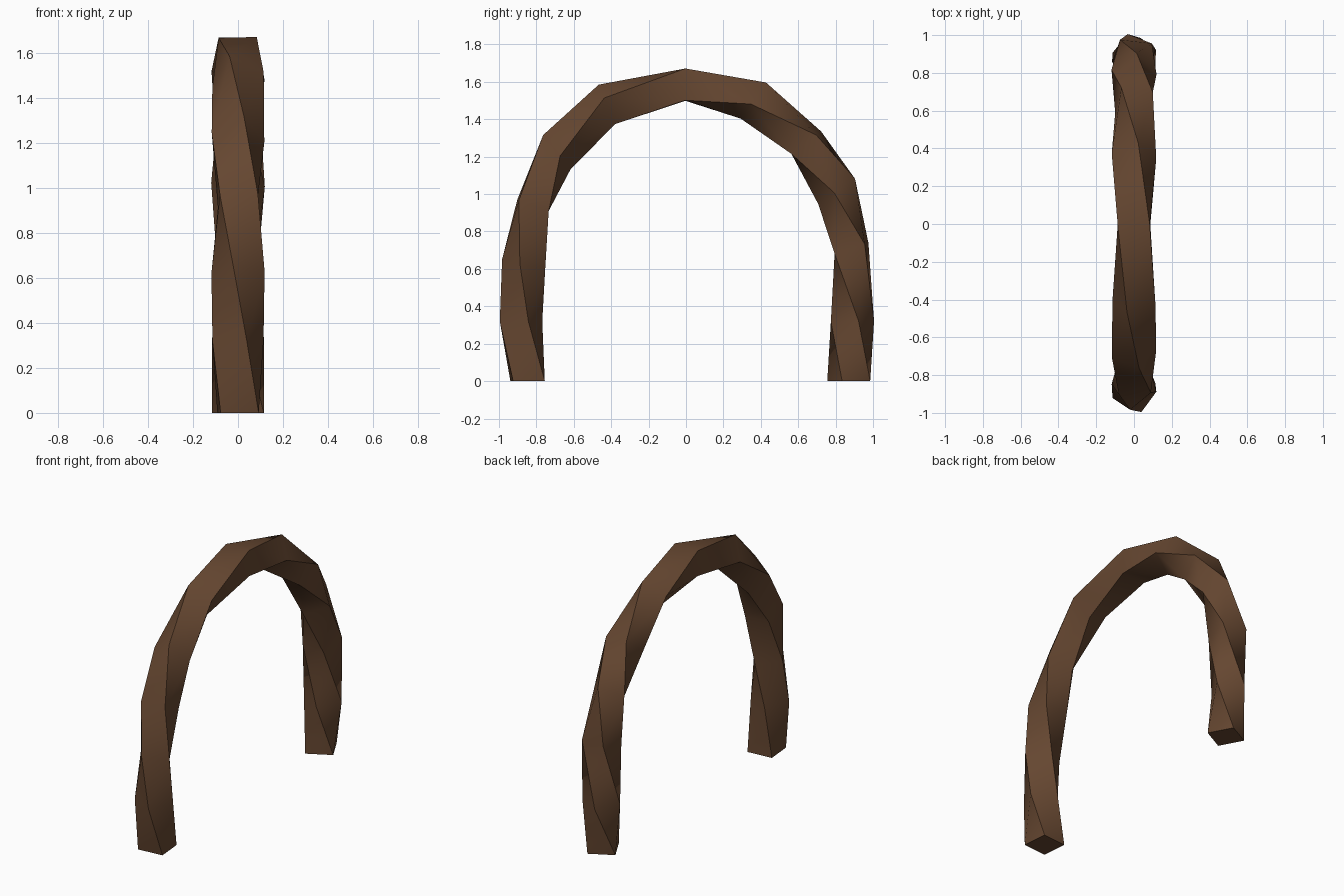
import bpy, bmesh, math

if "Cube" in bpy.data.objects:
    bpy.data.objects.remove(bpy.data.objects["Cube"])

# Path stations: centre y, centre z, outward angle in the yz plane, twist (degrees)
STATIONS = [
    (-0.847, 0.00, 180, -140), (-0.882, 0.32, 180, -109), (-0.868, 0.625, 167, -80),
    (-0.818, 0.94, 160, -48), (-0.69, 1.225, 129, -13), (-0.422, 1.48, 113, 18),
    (-0.003, 1.585, 90, 46), (0.36, 1.50, 55, 79), (0.643, 1.275, 37, 124),
    (0.805, 1.015, 34, 173), (0.885, 0.71, 17, 218), (0.89, 0.32, 0, 286),
    (0.87, 0.00, 0, 343)]
RADIUS = 0.12  # half diagonal of the square section

wood = bpy.data.materials.new("dark brown wood")
wood.diffuse_color = (0.13, 0.062, 0.03, 1)
wood.use_nodes = True
wood.node_tree.nodes["Principled BSDF"].inputs["Base Color"].default_value = wood.diffuse_color

# Twisted square bar swept along the arch
bm = bmesh.new()
rings = []
for cy, cz, lean, twist in STATIONS:
    a = math.radians(lean)
    ring = []
    for k in range(4):
        p = math.radians(twist + 90 * k)
        out = -RADIUS * math.cos(p)
        ring.append(bm.verts.new((RADIUS * math.sin(p),
                                  cy + out * math.cos(a),
                                  cz + out * math.sin(a))))
    rings.append(ring)
# Each twisted side is split along its outward-bulging diagonal
for r0, r1 in zip(rings, rings[1:]):
    for k in range(4):
        n = (k + 1) % 4
        bm.faces.new((r0[k], r0[n], r1[k]))
        bm.faces.new((r0[n], r1[n], r1[k]))
# Flat feet
bm.faces.new(rings[0])
bm.faces.new(rings[-1])
bmesh.ops.recalc_face_normals(bm, faces=bm.faces)

# Crisp along the four corners and feet, smooth elsewhere
for f in bm.faces:
    f.smooth = True
for ring in rings:
    for v in ring:
        for e in v.link_edges:
            e.smooth = True
for r0, r1 in zip(rings, rings[1:]):
    for k in range(4):
        bm.edges.get((r0[k], r1[k])).smooth = False
for ring in (rings[0], rings[-1]):
    for k in range(4):
        bm.edges.get((ring[k], ring[(k + 1) % 4])).smooth = False

mesh = bpy.data.meshes.new("twisted_arch")
bm.to_mesh(mesh)
bm.free()
mesh.materials.append(wood)
arch = bpy.data.objects.new("twisted_arch", mesh)
bpy.context.collection.objects.link(arch)
